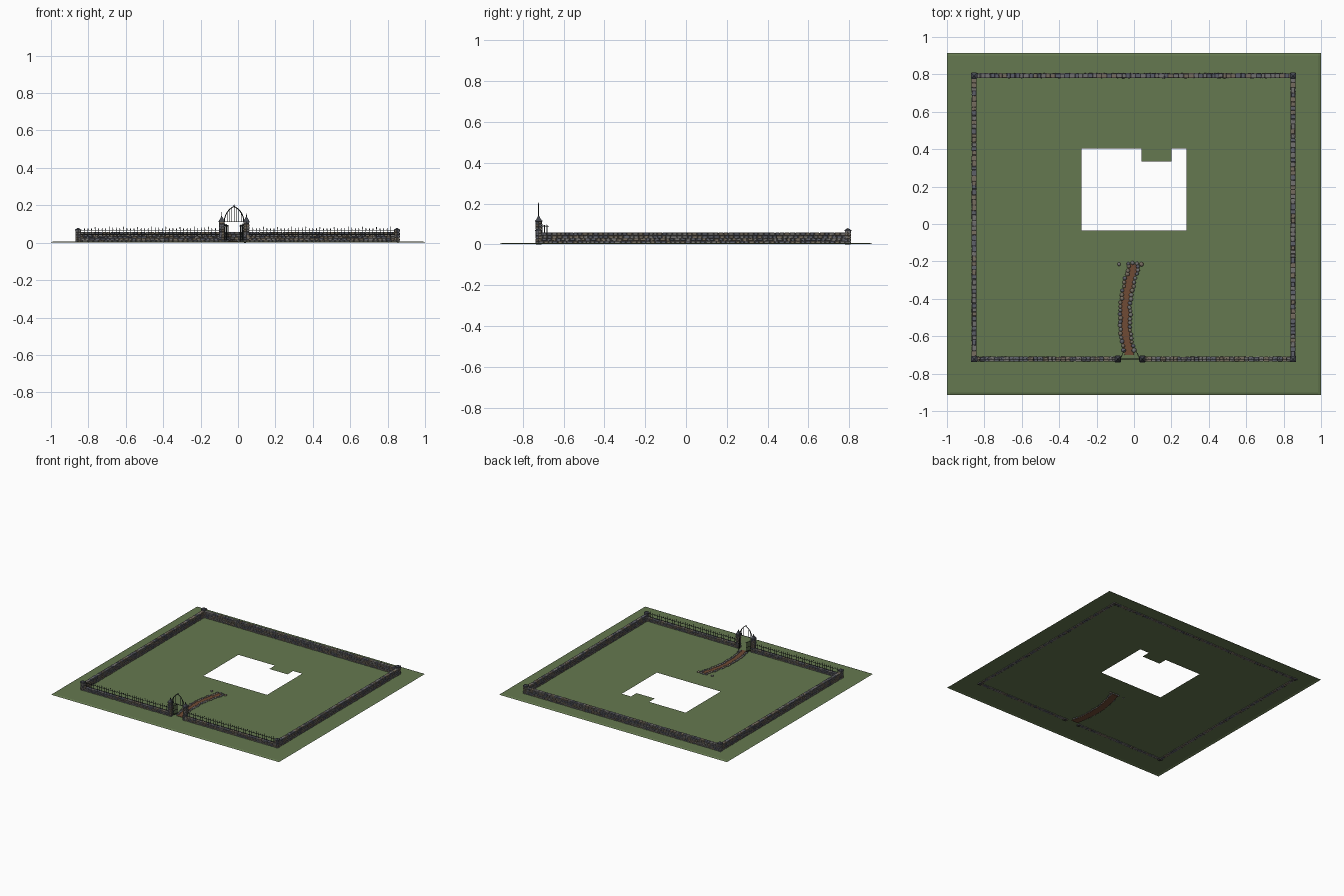
import bpy, bmesh, math, random
from mathutils import Vector, Matrix

if "Cube" in bpy.data.objects:
    bpy.data.objects.remove(bpy.data.objects["Cube"])

random.seed(7)


def mat(name, col):
    m = bpy.data.materials.new(name)
    m.diffuse_color = (*col, 1)
    m.use_nodes = True
    m.node_tree.nodes["Principled BSDF"].inputs["Base Color"].default_value = m.diffuse_color
    return m


GRASS = mat("grass", (0.13, 0.19, 0.08))
DIRT = mat("dirt", (0.16, 0.07, 0.035))
MORTAR = mat("mortar", (0.06, 0.055, 0.05))
STONES = [mat("stone_blue", (0.11, 0.115, 0.14)), mat("stone_grey", (0.17, 0.165, 0.16)),
          mat("stone_brown", (0.18, 0.15, 0.115))]
SLATE = mat("slate", (0.06, 0.065, 0.08))
IRON = mat("iron", (0.02, 0.025, 0.025))


def template(kind):
    bm = bmesh.new()
    if kind == "block":
        bmesh.ops.create_cube(bm, size=1)
        bmesh.ops.bevel(bm, geom=bm.edges[:], offset=0.13, segments=1, affect='EDGES')
    elif kind == "box":
        bmesh.ops.create_cube(bm, size=1)
    else:
        bmesh.ops.create_icosphere(bm, subdivisions=2, radius=0.5)
    bm.verts.index_update()
    data = [v.co.copy() for v in bm.verts], [[v.index for v in f.verts] for f in bm.faces]
    bm.free()
    return data


SHAPES = {k: template(k) for k in ("block", "box", "pebble")}


class Part:
    """Collects simple solids into one named object."""
    def __init__(self, name, mats):
        self.name, self.mats, self.v, self.f, self.m = name, mats, [], [], []

    def add(self, verts, faces, mi=0):
        n = len(self.v)
        self.v += verts
        self.f += [[i + n for i in f] for f in faces]
        self.m += [mi] * len(faces)

    def solid(self, kind, loc, size, rot=0, jitter=0, mi=0):
        vs, fs = SHAPES[kind]
        r = Matrix.Rotation(rot, 3, 'Z')
        out = []
        for c in vs:
            j = Vector([random.uniform(-jitter, jitter) for _ in range(3)])
            out.append(Vector(loc) + r @ (c * Vector(size)) + j)
        self.add(out, fs, mi)

    def bar(self, p, q, r, r2=None, n=5, mi=0):
        p, q = Vector(p), Vector(q)
        rot = (q - p).to_track_quat('Z', 'Y')
        r2 = r if r2 is None else r2
        ring = [rot @ Vector((math.cos(a), math.sin(a), 0))
                for a in (math.tau * (i + .5) / n for i in range(n))]
        vs = [p + c * r for c in ring] + [q + c * r2 for c in ring]
        fs = [[i, (i + 1) % n, n + (i + 1) % n, n + i] for i in range(n)]
        self.add(vs, fs + [list(range(n))[::-1], list(range(n, 2 * n))], mi)

    def spear(self, x, y, z0, z1, r=0.0015):
        self.bar((x, y, z0), (x, y, z1 - 0.011), r)
        self.bar((x, y, z1 - 0.013), (x, y, z1 - 0.008), r, r * 1.9)
        self.bar((x, y, z1 - 0.008), (x, y, z1), r * 1.9, 0.0002)

    def build(self, smooth=False):
        me = bpy.data.meshes.new(self.name)
        me.from_pydata(self.v, [], self.f)
        for m in self.mats:
            me.materials.append(m)
        me.polygons.foreach_set("material_index", self.m)
        if smooth:
            me.polygons.foreach_set("use_smooth", [True] * len(me.polygons))
        ob = bpy.data.objects.new(self.name, me)
        bpy.context.collection.objects.link(ob)
        return ob


# Lawn sheet with a cut-out for the house and a rounded-down rim
G = 0.007
xs = [-1, -.985, -.28, .04, .2, .28, .985, 1]
ys = [-.915, -.9, -.035, .335, .405, .9, .915]
lawn = Part("lawn", [GRASS])
nx, ny = len(xs), len(ys)
verts = [Vector((x, y, 0.002 if i in (0, nx - 1) or j in (0, ny - 1) else G))
         for j, y in enumerate(ys) for i, x in enumerate(xs)]
faces = []
for j in range(ny - 1):
    for i in range(nx - 1):
        hole = (j == 2 and 2 <= i <= 4) or (j == 3 and i in (2, 4))
        if not hole:
            a = j * nx + i
            faces.append([a, a + 1, a + 1 + nx, a + nx])
lawn.add(verts, faces)
lawn.build()


# Rubble stone walls
def wall(name, a, b, z1, courses):
    p = Part(name, [MORTAR] + STONES)
    a, b = Vector((*a, 0)), Vector((*b, 0))
    d = b - a
    L, rot = d.length, math.atan2(d.y, d.x)
    d.normalize()
    z0 = 0.002
    mid = (a + b) / 2
    p.solid("box", (mid.x, mid.y, (z0 + z1) / 2 - .002), (L, 0.019, z1 - z0 - .006), rot)
    h = (z1 - z0) / courses
    for c in range(courses):
        s = -0.012 * (c % 2)
        while s < L:
            w = random.uniform(0.019, 0.031)
            e0, e1 = max(s, 0), min(s + w, L)
            if e1 - e0 > 0.004:
                loc = a + d * (e0 + e1) / 2
                loc.z = z0 + h * (c + .5)
                p.solid("block", loc, (e1 - e0 - .0008, random.uniform(.023, .027), h * .97),
                        rot, 0.0007, random.randint(1, 3))
            s += w
    p.build()


X0, X1, Y0, Y1 = -.855, .85, -.722, .793
GL, GR = -.087, .045          # gate pier centres
wall("wall_left", (X0, Y0), (X0, Y1), .058, 4)
wall("wall_right", (X1, Y0), (X1, Y1), .058, 4)
wall("wall_back", (X0, Y1), (X1, Y1), .058, 4)
wall("wall_front_left", (X0, Y0), (GL, Y0), .036, 3)
wall("wall_front_right", (GR, Y0), (X1, Y0), .036, 3)


# Square stone piers with pyramid caps
def pier(name, x, y, w, h, cap, spike=0):
    p = Part(name, [MORTAR] + STONES + [SLATE, IRON])
    p.solid("box", (x, y, h / 2), (w * .88, w * .88, h))
    n = round(h / 0.014)
    for k in range(n):
        z = (k + .5) * h / n
        for sx, sy in ((-1, -1), (1, -1), (-1, 1), (1, 1)):
            p.solid("block", (x + sx * w / 4, y + sy * w / 4, z), (w / 2, w / 2, h / n * .96),
                    0, 0.0006, random.randint(1, 3))
    p.solid("block", (x, y, h), (w * 1.18, w * 1.18, .007), mi=4)
    p.bar((x, y, h + .003), (x, y, h + cap), w * .72, .001, 4, 4)
    if spike:
        p.solid("pebble", (x, y, h + cap), (.006, .006, .006), mi=5)
        p.bar((x, y, h + cap), (x, y, h + cap + spike), .0025, .0003, 5, 5)
    p.build()


for n, x, y in (("front_left", X0, Y0), ("front_right", X1, Y0),
                ("back_left", X0, Y1), ("back_right", X1, Y1)):
    pier("corner_pier_" + n, x, y, .029, .068, .012)
for n, x in (("left", GL), ("right", GR)):
    pier("gate_pier_" + n, x, Y0, .03, .114, .028, .022)

# Iron railings on the low front walls
for n, a, b in (("left", X0 + .015, GL - .015), ("right", GR + .015, X1 - .015)):
    p = Part("railing_" + n, [IRON])
    for z in (.042, .066):
        p.bar((a, Y0, z), (b, Y0, z), .0017, n=4)
    k = round((b - a) / .019)
    for i in range(1, k):
        p.spear(a + (b - a) * i / k, Y0, .034, .087 if i % 4 == 0 else .08)
    p.build()

# Pointed iron arch between the gate piers
arch = Part("gate_arch", [IRON])
cx, hw, zb, rise = (GL + GR) / 2, .052, .112, .082
R = (hw * hw + rise * rise) / (2 * hw)


def arch_z(u):
    t = R - hw + abs(u)
    return zb + math.sqrt(max(R * R - t * t, 0))


top = math.acos((R - hw) / R)
for s in (-1, 1):
    pts = []
    for i in range(11):
        a = top * i / 10
        pts.append((cx + s * (R * math.cos(a) - R + hw), Y0, zb + R * math.sin(a)))
    for a, b in zip(pts, pts[1:]):
        arch.bar(a, b, .0028)
arch.bar((cx - hw, Y0, zb), (cx + hw, Y0, zb), .0022)
for i in range(-3, 4):
    u = i * .0125
    arch.bar((cx + u, Y0, zb), (cx + u, Y0, arch_z(u)), .0012)
arch.spear(cx, Y0, arch_z(0) - .003, arch_z(0) + .012, .0018)
arch.build()

# Gate leaves standing open inward
for n, xa, xb in (("left", GL + .016, GL + .034), ("right", GR - .016, GR - .034)):
    p = Part("gate_leaf_" + n, [IRON])
    ya, yb = Y0 + .004, -.677
    for z in (.018, .05, .088):
        p.bar((xa, ya, z), (xb, yb, z), .0017, n=4)
    for i in range(6):
        t = i / 5
        p.spear(xa + (xb - xa) * t, ya + (yb - ya) * t, .012, .103 - .006 * t)
    p.build()

# Winding dirt path edged with cobbles
KEYS = [(-.70, -.025), (-.62, -.04), (-.52, -.048), (-.42, -.046), (-.32, -.028), (-.25, -.008), (-.205, -.002)]


def path_x(y):
    for (a, xa), (b, xb) in zip(KEYS, KEYS[1:]):
        if y <= b:
            t = (y - a) / (b - a)
            return xa + (xb - xa) * t
    return KEYS[-1][1]


path = Part("dirt_path", [DIRT])
N = 24
vs, fs = [], []
for i in range(N + 1):
    y = -.70 + .485 * i / N
    x = path_x(y)
    vs += [Vector((x + dx, y, z)) for dx, z in ((-.027, .001), (-.024, .0095), (.024, .0095), (.027, .001))]
for i in range(N):
    for k in range(4):
        a, b = i * 4 + k, i * 4 + (k + 1) % 4
        fs.append([a, a + 4, b + 4, b])
fs += [[0, 1, 2, 3], [4 * N + 3, 4 * N + 2, 4 * N + 1, 4 * N]]
path.add(vs, fs)
path.build()

cob = Part("path_cobbles", STONES)
spots = [(-.08, -.215), (.04, -.215), (-.03, -.213), (-.008, -.208), (.016, -.212)]
for s in (-1, 1):
    y = -.675
    while y < -.225:
        spots.append((path_x(y) + s * .026 + random.uniform(-.004, .004), y))
        y += random.uniform(.018, .024)
for x, y in spots:
    w = random.uniform(.019, .025)
    cob.solid("pebble", (x, y, .009), (w, w * random.uniform(.85, 1.1), .014),
              random.uniform(0, 3), 0.0006, random.randint(0, 2))
cob.build(True)
